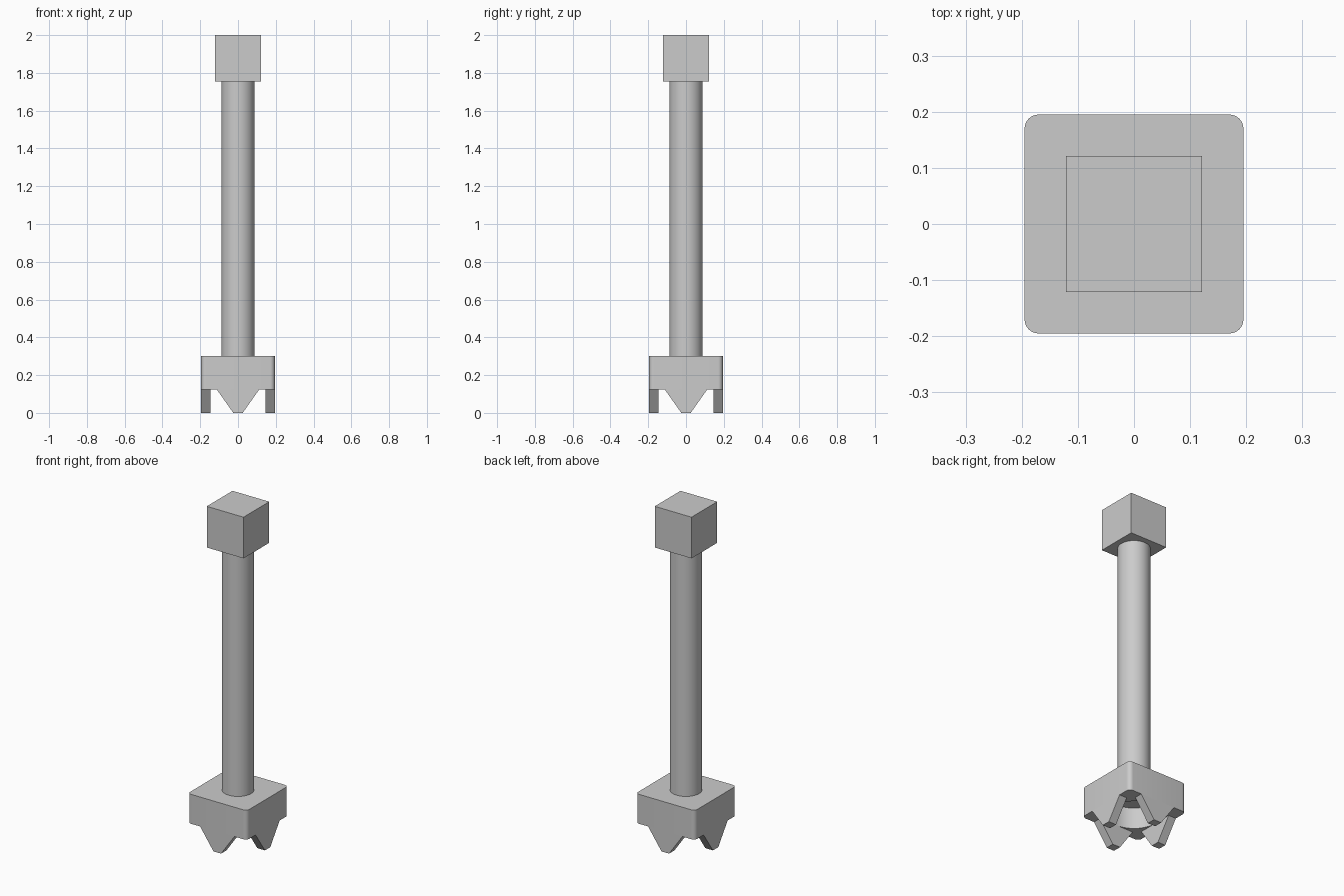
import bpy, bmesh
from math import pi, radians
from mathutils import Matrix

if "Cube" in bpy.data.objects:
    bpy.data.objects.remove(bpy.data.objects["Cube"], do_unlink=True)

grey = bpy.data.materials.new("plain grey")
grey.use_nodes = True
colour = (0.6, 0.6, 0.6, 1)
grey.diffuse_color = colour
grey.node_tree.nodes["Principled BSDF"].inputs["Base Color"].default_value = colour

HALF, WALL = 0.195, 0.05            # base half width, tooth thickness
BASE_LOW, BASE_TOP = 0.125, 0.30
HEAD_LOW, TOP = 1.755, 2.0


def finish(name, bm):
    bmesh.ops.recalc_face_normals(bm, faces=bm.faces)
    mesh = bpy.data.meshes.new(name)
    bm.to_mesh(mesh)
    bm.free()
    mesh.materials.append(grey)
    obj = bpy.data.objects.new(name, mesh)
    bpy.context.collection.objects.link(obj)
    return obj


def box(name, half, low, high, radius=0):
    bm = bmesh.new()
    size = Matrix.Diagonal((2 * half, 2 * half, high - low, 1))
    bmesh.ops.create_cube(bm, size=1, matrix=Matrix.Translation((0, 0, (low + high) / 2)) @ size)
    if radius:
        upright = [e for e in bm.edges if abs(e.verts[0].co.z - e.verts[1].co.z) > 0.01]
        bmesh.ops.bevel(bm, geom=upright, offset=radius, segments=8, profile=0.5, affect='EDGES')
    return finish(name, bm)


def cylinder(name, radius, low, high):
    bm = bmesh.new()
    bmesh.ops.create_cone(bm, cap_ends=True, segments=64, radius1=radius, radius2=radius,
                          depth=high - low, matrix=Matrix.Translation((0, 0, (low + high) / 2)))
    return finish(name, bm)


def smooth(obj):
    bpy.ops.object.select_all(action='DESELECT')
    obj.select_set(True)
    bpy.context.view_layer.objects.active = obj
    bpy.ops.object.shade_smooth_by_angle(angle=radians(30))


# Head block and round shaft
box("head", 0.121, HEAD_LOW, TOP)
smooth(cylinder("shaft", 0.0875, BASE_TOP, HEAD_LOW))

# Rounded square base with a round socket in its underside
base = box("base", HALF, BASE_LOW, BASE_TOP, 0.025)
bore = cylinder("socket_cutter", HALF - WALL, BASE_LOW - 0.05, 0.25)
bore.hide_render = True
cut = base.modifiers.new("socket", 'BOOLEAN')
cut.operation, cut.solver, cut.object = 'DIFFERENCE', 'EXACT', bore
bpy.context.view_layer.update()
bpy.context.view_layer.objects.active = base
bpy.ops.object.modifier_apply(modifier=cut.name)
bpy.data.objects.remove(bore, do_unlink=True)
smooth(base)

# Four tapered teeth, one flush with each side
for i, side in enumerate(("front", "left", "back", "right")):
    bm = bmesh.new()
    outline = [(-0.113, BASE_LOW), (-0.025, 0), (0.025, 0), (0.113, BASE_LOW)]
    face = bm.faces.new([bm.verts.new((x, -HALF, z)) for x, z in outline])
    grown = bmesh.ops.extrude_face_region(bm, geom=[face])["geom"]
    bmesh.ops.translate(bm, vec=(0, WALL, 0), verts=[v for v in grown if isinstance(v, bmesh.types.BMVert)])
    bmesh.ops.rotate(bm, verts=bm.verts, matrix=Matrix.Rotation(i * pi / 2, 3, 'Z'))
    finish(side + "_tooth", bm)
